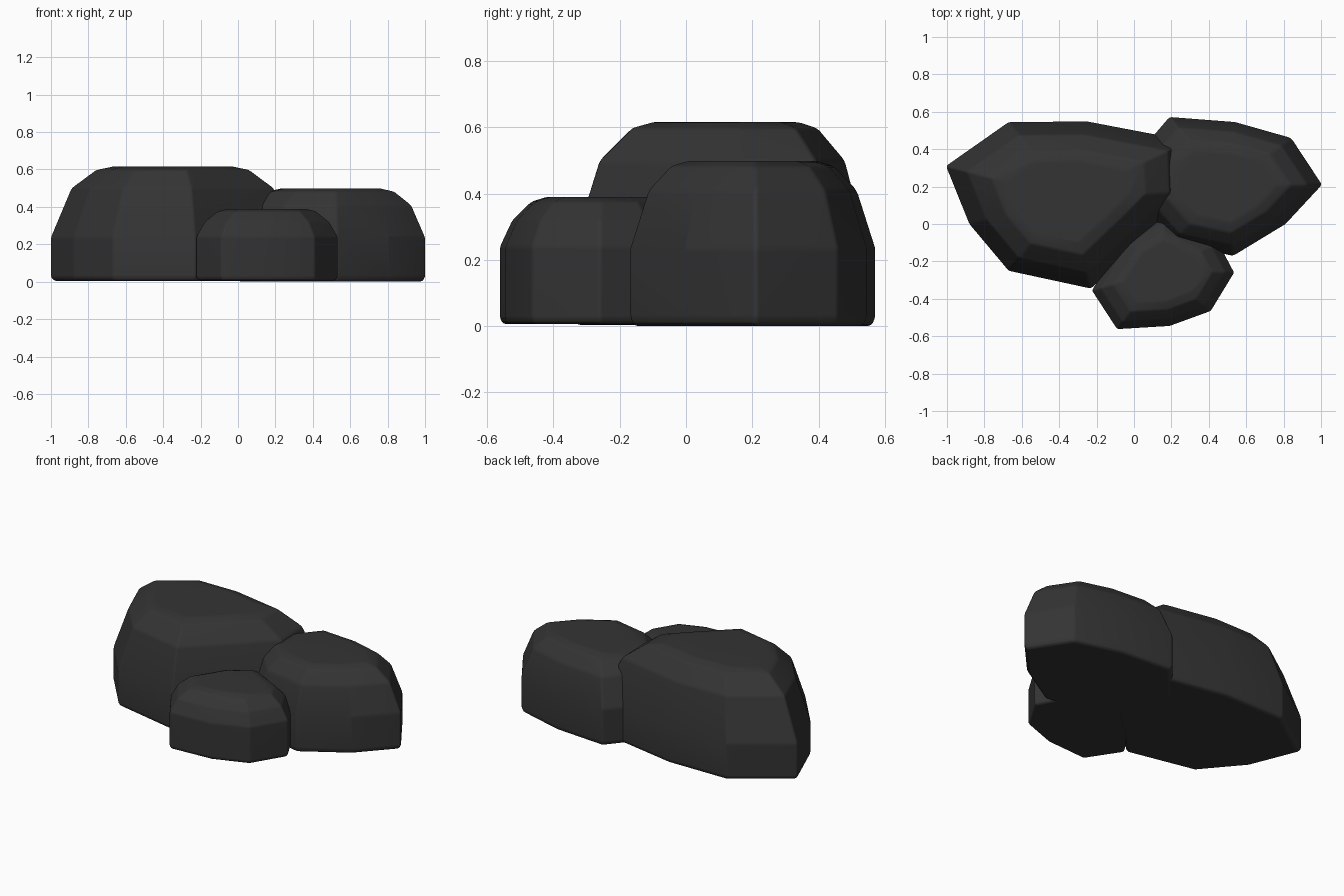
import bpy, bmesh

if "Cube" in bpy.data.objects:
    bpy.data.objects.remove(bpy.data.objects["Cube"])

stone = bpy.data.materials.new("dark_stone")
stone.diffuse_color = (0.034, 0.034, 0.034, 1)
stone.use_nodes = True
stone.node_tree.nodes["Principled BSDF"].inputs["Base Color"].default_value = stone.diffuse_color


def rock(name, outline, centre, levels):
    """Loft a footprint through (height, scale) levels and soften its edges."""
    cx, cy = centre
    bm = bmesh.new()
    rings = [[bm.verts.new((cx + (x - cx) * s, cy + (y - cy) * s, z))
              for x, y in outline] for z, s in levels]
    n = len(outline)
    for a, b in zip(rings, rings[1:]):
        for i in range(n):
            j = (i + 1) % n
            bm.faces.new((a[i], a[j], b[j], b[i]))
    bm.faces.new(rings[0][::-1])
    bm.faces.new(rings[-1])
    bmesh.ops.recalc_face_normals(bm, faces=bm.faces)
    mesh = bpy.data.meshes.new(name)
    bm.to_mesh(mesh)
    bm.free()
    mesh.materials.append(stone)
    ob = bpy.data.objects.new(name, mesh)
    bpy.context.collection.objects.link(ob)
    bev = ob.modifiers.new("soft_edges", "BEVEL")
    bev.width = 0.018
    bev.segments = 2
    bev.limit_method = 'ANGLE'
    bev.angle_limit = 0.3
    mesh.polygons.foreach_set("use_smooth", [True] * len(mesh.polygons))
    wn = ob.modifiers.new("even_shading", "WEIGHTED_NORMAL")
    wn.keep_sharp = False
    return ob


# Tall boulder at the back left
rock("large_rock",
     [(-1.005, 0.31), (-0.88, 0.0), (-0.67, -0.25), (-0.23, -0.345),
      (0.10, -0.03), (0.30, 0.17), (0.29, 0.445), (-0.25, 0.548), (-0.67, 0.545)],
     (-0.35, 0.14),
     [(0.003, 0.965), (0.022, 1), (0.235, 1), (0.5, 0.83), (0.597, 0.63), (0.616, 0.49)])

# Medium boulder on the right
rock("medium_rock",
     [(1.005, 0.21), (0.84, 0.46), (0.54, 0.545), (0.19, 0.572), (-0.01, 0.34),
      (0.02, 0.1), (0.2, -0.1), (0.53, -0.17), (0.81, 0.0)],
     (0.5, 0.2),
     [(0.0, 0.965), (0.022, 1), (0.235, 1), (0.41, 0.85), (0.482, 0.67), (0.499, 0.52)])

# Small boulder in front
rock("small_rock",
     [(-0.225, -0.355), (-0.09, -0.562), (0.19, -0.545), (0.41, -0.465),
      (0.535, -0.26), (0.45, -0.10), (0.16, 0.05), (-0.05, -0.08)],
     (0.15, -0.25),
     [(0.006, 0.965), (0.022, 1), (0.24, 1), (0.32, 0.88), (0.375, 0.7), (0.39, 0.55)])
